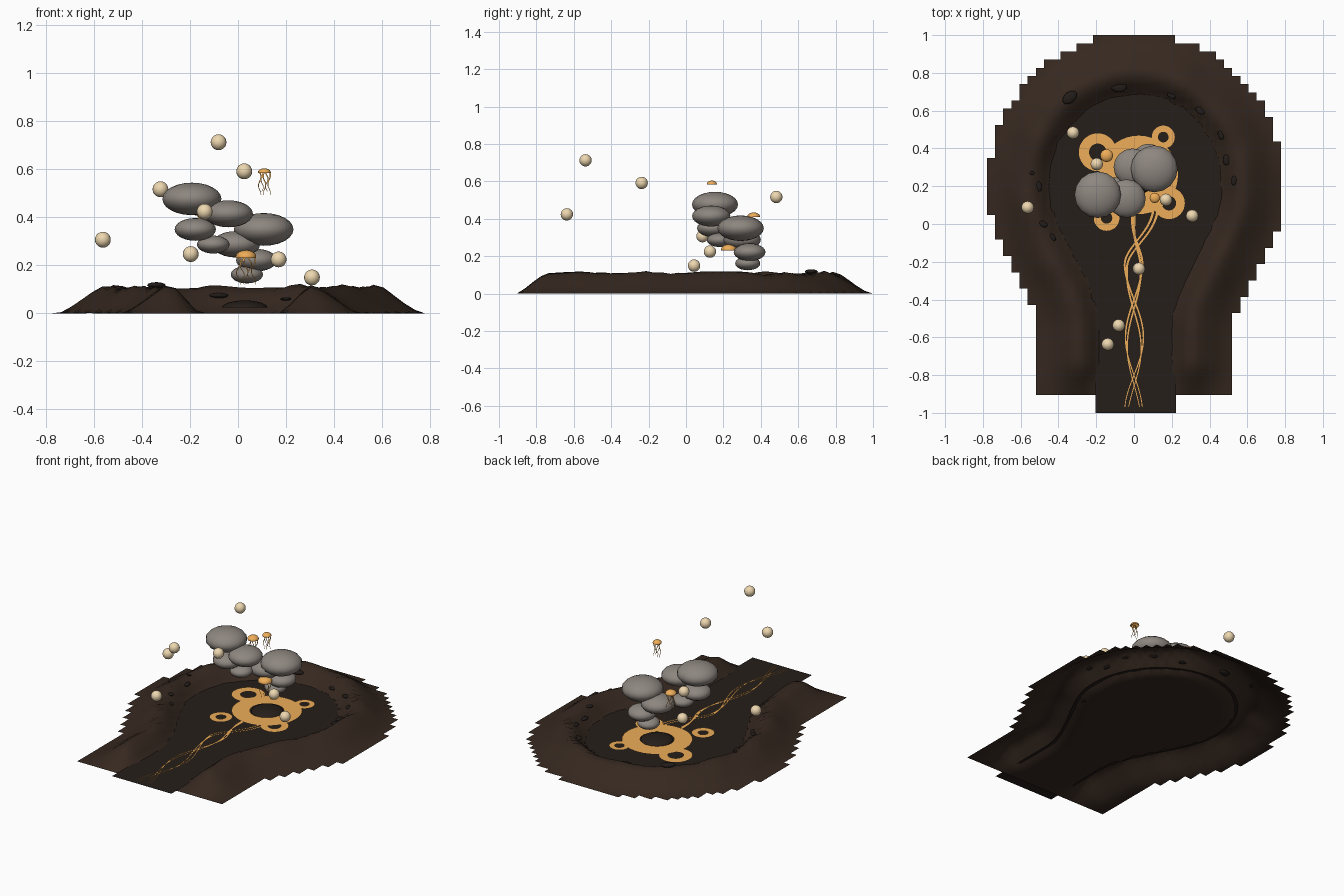
import bpy, bmesh, math
from mathutils import noise, Vector

if "Cube" in bpy.data.objects:
    bpy.data.objects.remove(bpy.data.objects["Cube"])


def mat(name, rgb):
    m = bpy.data.materials.new(name)
    m.diffuse_color = (*rgb, 1)
    m.use_nodes = True
    m.node_tree.nodes["Principled BSDF"].inputs["Base Color"].default_value = m.diffuse_color
    return m


ROCK = mat("rock", (0.036, 0.021, 0.014))
DARK = mat("dark_floor", (0.019, 0.013, 0.01))
STONE = mat("stone", (0.016, 0.012, 0.01))
GLOW = mat("glow", (0.86, 0.42, 0.1))
SMOKE = mat("smoke", (0.27, 0.24, 0.215))
CREAM = mat("cream", (0.85, 0.68, 0.43))


def finish(name, bm, m, smooth=True):
    me = bpy.data.meshes.new(name)
    bm.to_mesh(me)
    bm.free()
    me.materials.append(m)
    for p in me.polygons:
        p.use_smooth = smooth
    ob = bpy.data.objects.new(name, me)
    bpy.context.collection.objects.link(ob)
    return ob


def ball(name, loc, size, m, seg=16, rings=10, rot=0, cut=None):
    bm = bmesh.new()
    bmesh.ops.create_uvsphere(bm, u_segments=seg, v_segments=rings, radius=1)
    if cut is not None:  # keep only the part above the cut height
        bmesh.ops.bisect_plane(bm, geom=bm.verts[:] + bm.edges[:] + bm.faces[:], dist=1e-4,
                               plane_co=(0, 0, cut), plane_no=(0, 0, -1), clear_outer=True)
    ob = finish(name, bm, m)
    ob.location, ob.scale, ob.rotation_euler = loc, size, (0, 0, rot)
    return ob


def ribbons(name, paths, w0, w1, m):
    """Flat tapering ribbons, widened along x."""
    bm = bmesh.new()
    for path in paths:
        prev = None
        for i, (x, y, z) in enumerate(path):
            w = (w0 + (w1 - w0) * i / (len(path) - 1)) / 2
            pair = bm.verts.new((x - w, y, z)), bm.verts.new((x + w, y, z))
            if prev:
                bm.faces.new([prev[0], pair[0], pair[1], prev[1]])
            prev = pair
    return finish(name, bm, m, False)


def sstep(a, b, v):
    t = min(1, max(0, (v - a) / (b - a)))
    return t * t * (3 - 2 * t)


# Basin outline: round pool narrowing into a channel towards the front
CX = 0.01


def half_width(y):
    if y >= 0.2:
        return 0.46 * math.sqrt(max(0, 1 - ((y - 0.2) / 0.49) ** 2))
    return 0.195 + 0.265 * sstep(-0.55, 0.2, y)


def outline(grow):
    side = [(half_width(y) + grow, y) for y in [-1 + 0.03 * i for i in range(40)]]
    arc = [((0.46 + grow) * math.cos(a), 0.2 + (0.49 + grow) * math.sin(a))
           for a in [math.pi * i / 40 for i in range(41)]]
    return ([(CX + x, y) for x, y in side] + [(CX + x, y) for x, y in arc]
            + [(CX - x, y) for x, y in reversed(side)])


EDGE = outline(0)


def basin_dist(x, y):
    d = math.sqrt(min((x - a) ** 2 + (y - b) ** 2 for a, b in EDGE))
    return -d if y < 0.69 and abs(x - CX) < half_width(y) else d


def height(x, y):
    d = basin_dist(x, y)
    fall = max(0, min(1, (0.3 - d) / 0.19))
    h = 0.113 * sstep(-0.045, 0.11, d) * (0.6 * fall + 0.4 * sstep(0, 1, fall))
    h += 0.018 * noise.noise(Vector((x * 6, y * 6, 1))) * sstep(0, 0.1, d) * sstep(0.3, 0.15, d)
    return max(0, h * sstep(-0.93, -0.72, y) * (y > -0.9))


# Raised bank, a square grid with a stepped outer edge, running on under the floor
CELL = 0.0433
X0 = -0.7794
bm = bmesh.new()
grid = {}


def vert(i, j):
    if (i, j) not in grid:
        x, y = X0 + i * CELL, 1 - j * CELL
        grid[i, j] = bm.verts.new((x, y, height(x, y)))
    return grid[i, j]


for i in range(36):
    for j in range(44):
        if basin_dist(X0 + (i + 0.5) * CELL, 1 - (j + 0.5) * CELL) < 0.322:
            bm.faces.new([vert(i, j + 1), vert(i + 1, j + 1), vert(i + 1, j), vert(i, j)])
finish("bank", bm, ROCK)

# Flat basin floor
bm = bmesh.new()
bm.faces.new([bm.verts.new((x, y, 0.025)) for x, y in outline(0.018)])
bmesh.ops.remove_doubles(bm, verts=bm.verts, dist=0.0005)
bmesh.ops.triangulate(bm, faces=bm.faces)
finish("basin_floor", bm, DARK, False)

# Stones on the rim
for x, y, a, r in [(-0.34, 0.67, 0.7, 0.045), (-0.08, 0.725, 0, 0.042), (0.53, 0.23, 1.4, 0.026),
                   (-0.505, 0.2, 1.8, 0.028), (-0.54, 0.27, 0, 0.015), (-0.48, 0.0, 2.6, 0.024),
                   (-0.43, -0.07, 2.2, 0.022), (0.41, 0.03, 1.2, 0.022), (0.49, 0.34, 1.6, 0.03),
                   (0.46, 0.47, 1.9, 0.025), (0.35, 0.6, 2.5, 0.028), (0.2, 0.68, 2.8, 0.025)]:
    ball("rim_stone", (x, y, height(x, y) + 0.004), (r, r * 0.65, r * 0.28), STONE, 10, 6, a)

# Glowing rings round the vents
for k, (x, y, ro, ri) in enumerate([(0.025, 0.26, 0.208, 0.1), (-0.192, 0.38, 0.1, 0.046),
                                    (0.155, 0.46, 0.061, 0.028), (0.185, 0.11, 0.084, 0.038),
                                    (-0.145, 0.032, 0.068, 0.03)]):
    bm = bmesh.new()
    loops = [[bm.verts.new((x + r * math.cos(t), y + r * math.sin(t), 0.03 + 0.001 * (k > 0)))
              for t in [math.tau * i / 40 for i in range(40)]] for r in (ro, ri)]
    for i in range(40):
        n = (i + 1) % 40
        bm.faces.new([loops[0][i], loops[0][n], loops[1][n], loops[1][i]])
    finish("glow_ring", bm, GLOW, False)
ball("vent_mound", (0.028, 0.26, 0.024), (0.095, 0.095, 0.03), DARK, 24, 12, cut=0)

# Braided streams down the channel
paths = []
for sx, sy, amp, shift in [(-0.01, 0.06, 0.045, 0), (0.002, 0.05, 0.036, 0.05),
                           (0.105, 0.11, -0.05, 0), (0.125, 0.09, -0.038, 0.06)]:
    p = []
    for i in range(60):
        y = sy + (-0.97 - sy) * i / 59
        x = amp * math.sin(math.tau * (y + 0.4 + shift) / 0.8)
        w = sstep(-0.22, sy, y)
        p.append((x * (1 - w) + sx * w, y, 0.031))
    paths.append(p)
ribbons("streams", paths, 0.013, 0.004, GLOW)

# Smoke puffs
for x, y, z, r in [(-0.192, 0.155, 0.477, 0.123), (-0.04, 0.135, 0.415, 0.102),
                   (0.107, 0.292, 0.35, 0.124), (-0.178, 0.145, 0.35, 0.086),
                   (-0.008, 0.3, 0.288, 0.1), (-0.103, 0.18, 0.287, 0.068),
                   (0.077, 0.34, 0.222, 0.085), (0.037, 0.33, 0.162, 0.067)]:
    ball("smoke_puff", (x, y, z), (r, r, r * 0.55), SMOKE, 16, 12)

# Floating beads
for p in [(-0.323, 0.483, 0.517), (-0.563, 0.088, 0.307), (-0.197, 0.317, 0.247),
          (0.169, 0.128, 0.225), (0.308, 0.043, 0.15), (0.026, -0.237, 0.592),
          (-0.081, -0.537, 0.713), (-0.139, -0.637, 0.424)]:
    ball("bead", p, (0.033,) * 3, CREAM)

# Jellyfish: domed bell with flat wavy tentacles hanging in one plane
for x, y, z, r, length in [(0.11, 0.138, 0.587, 0.027, 0.093), (0.033, 0.23, 0.236, 0.043, 0.115),
                           (-0.145, 0.362, 0.412, 0.034, 0.1)]:
    ball("jelly_bell", (x, y, z), (r, r, r * 0.65), GLOW, cut=-0.15)
    paths = []
    for k in range(5):
        path = []
        for i in range(15):
            t = i / 14
            dx = r * ((k - 2) * 0.36 + 0.2 * math.sin(8 * t + k * 1.7))
            path.append((x + dx, y + 0.0005 * k, z - length * t * (1, 0.85)[k % 2]))
        paths.append(path)
    ribbons("jelly_tentacles", paths, 0.006, 0.002, GLOW)
